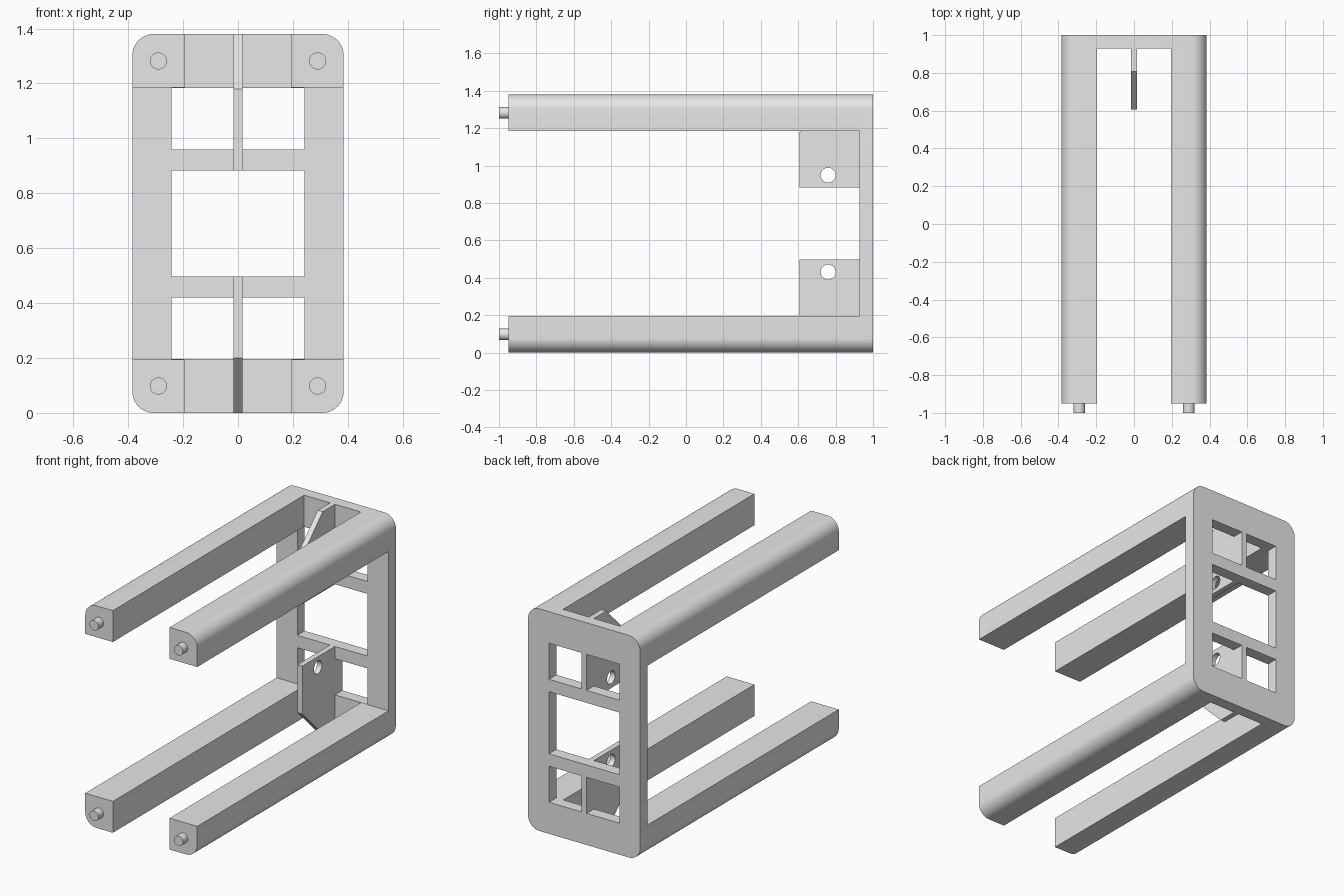
import bpy, bmesh, math
from mathutils import Vector

cube = bpy.data.objects.get("Cube")
if cube:
    bpy.data.objects.remove(cube, do_unlink=True)

# Overall sizes
HALF_W, HEIGHT = 0.385, 1.38
LEG = 0.195                 # leg thickness
PLATE_Y, BACK_Y = 0.928, 1.0
FRONT_Y = -0.95
RADIUS = 0.078
RIB = 0.017                 # half thickness of the ribs

grey = bpy.data.materials.new("light_grey")
grey.use_nodes = True
grey.diffuse_color = (0.8, 0.8, 0.8, 1)
grey.node_tree.nodes["Principled BSDF"].inputs["Base Color"].default_value = (0.8, 0.8, 0.8, 1)


def make_object(name, bm):
    bmesh.ops.recalc_face_normals(bm, faces=bm.faces)
    mesh = bpy.data.meshes.new(name)
    bm.to_mesh(mesh)
    bm.free()
    mesh.materials.append(grey)
    obj = bpy.data.objects.new(name, mesh)
    bpy.context.collection.objects.link(obj)
    return obj


def add_prism(bm, points, start, end, axis="y"):
    """Extrude a profile: (x, z) along y, or (y, z) along x."""
    def place(u, v):
        return (u, start, v) if axis == "y" else (start, u, v)
    face = bm.faces.new([bm.verts.new(place(u, v)) for u, v in points])
    ext = bmesh.ops.extrude_face_region(bm, geom=[face])
    verts = [g for g in ext["geom"] if isinstance(g, bmesh.types.BMVert)]
    shift = Vector((0, end - start, 0) if axis == "y" else (end - start, 0, 0))
    bmesh.ops.translate(bm, vec=shift, verts=verts)


def prism(name, points, start, end, axis="y"):
    bm = bmesh.new()
    add_prism(bm, points, start, end, axis)
    return make_object(name, bm)


def arc(cx, cz, r, a0, a1, steps):
    return [(cx + r * math.cos(math.radians(a0 + (a1 - a0) * i / steps)),
             cz + r * math.sin(math.radians(a0 + (a1 - a0) * i / steps)))
            for i in range(steps + 1)]


def circle(cx, cz, r, steps=32):
    return arc(cx, cz, r, 0, 360, steps)[:-1]


def rect(x0, x1, z0, z1):
    return [(x0, z0), (x1, z0), (x1, z1), (x0, z1)]


def cut(obj, cutter):
    cutter.hide_render = True
    mod = obj.modifiers.new("cut", "BOOLEAN")
    mod.operation, mod.solver, mod.object = "DIFFERENCE", "EXACT", cutter
    bpy.context.view_layer.objects.active = obj
    bpy.ops.object.modifier_apply(modifier=mod.name)
    bpy.data.objects.remove(cutter, do_unlink=True)


parts = []

# Back plate with rounded corners and five openings
cx, cz = HALF_W - RADIUS, HEIGHT - RADIUS
outline = (arc(cx, cz, RADIUS, 0, 90, 12) + arc(-cx, cz, RADIUS, 90, 180, 12)
           + arc(-cx, RADIUS, RADIUS, 180, 270, 12) + arc(cx, RADIUS, RADIUS, 270, 360, 12))
plate = prism("back_plate", outline, PLATE_Y, BACK_Y)
openings = bmesh.new()
add_prism(openings, rect(-0.242, 0.242, 0.497, HEIGHT - 0.497), 0.8, 1.1)
for z0, z1 in ((0.196, 0.42), (HEIGHT - 0.42, HEIGHT - 0.196)):
    for x0, x1 in ((-0.242, -RIB), (RIB, 0.242)):
        add_prism(openings, rect(x0, x1, z0, z1), 0.8, 1.1)
cut(plate, make_object("openings_cutter", openings))
parts.append(plate)

# Four legs, each with its outer corner rounded, and a peg on each tip
for side, sx in (("left", 1), ("right", -1)):
    for level, upper in (("lower", False), ("upper", True)):
        def place(points):
            return [(sx * x, HEIGHT - z if upper else z) for x, z in points]
        inner = HALF_W - LEG + 0.005
        profile = [(inner, LEG), (inner, 0)]
        profile += arc(cx, RADIUS, RADIUS, 270, 360, 12) + [(HALF_W, LEG)]
        parts.append(prism(f"{level}_{side}_leg", place(profile), FRONT_Y, PLATE_Y))
        parts.append(prism(f"{level}_{side}_peg", place(circle(0.29, 0.098, 0.031)),
                           -1.0, FRONT_Y))

# Two centre ribs with a slanted outer corner and a bolt hole
for level, upper in (("lower", False), ("upper", True)):
    def flip(points):
        return [(y, HEIGHT - z if upper else z) for y, z in points]
    profile = [(PLATE_Y, 0), (0.807, 0), (0.607, 0.2), (0.607, 0.497), (PLATE_Y, 0.497)]
    rib = prism(f"{level}_rib", flip(profile), -RIB, RIB, "x")
    cut(rib, prism("hole_cutter", flip(circle(0.76, 0.431, 0.04)), -0.1, 0.1, "x"))
    parts.append(rib)

# Smooth the round surfaces, keep the edges sharp
bpy.ops.object.select_all(action="DESELECT")
for obj in parts:
    obj.select_set(True)
bpy.context.view_layer.objects.active = plate
bpy.ops.object.shade_smooth_by_angle(angle=math.radians(30))
